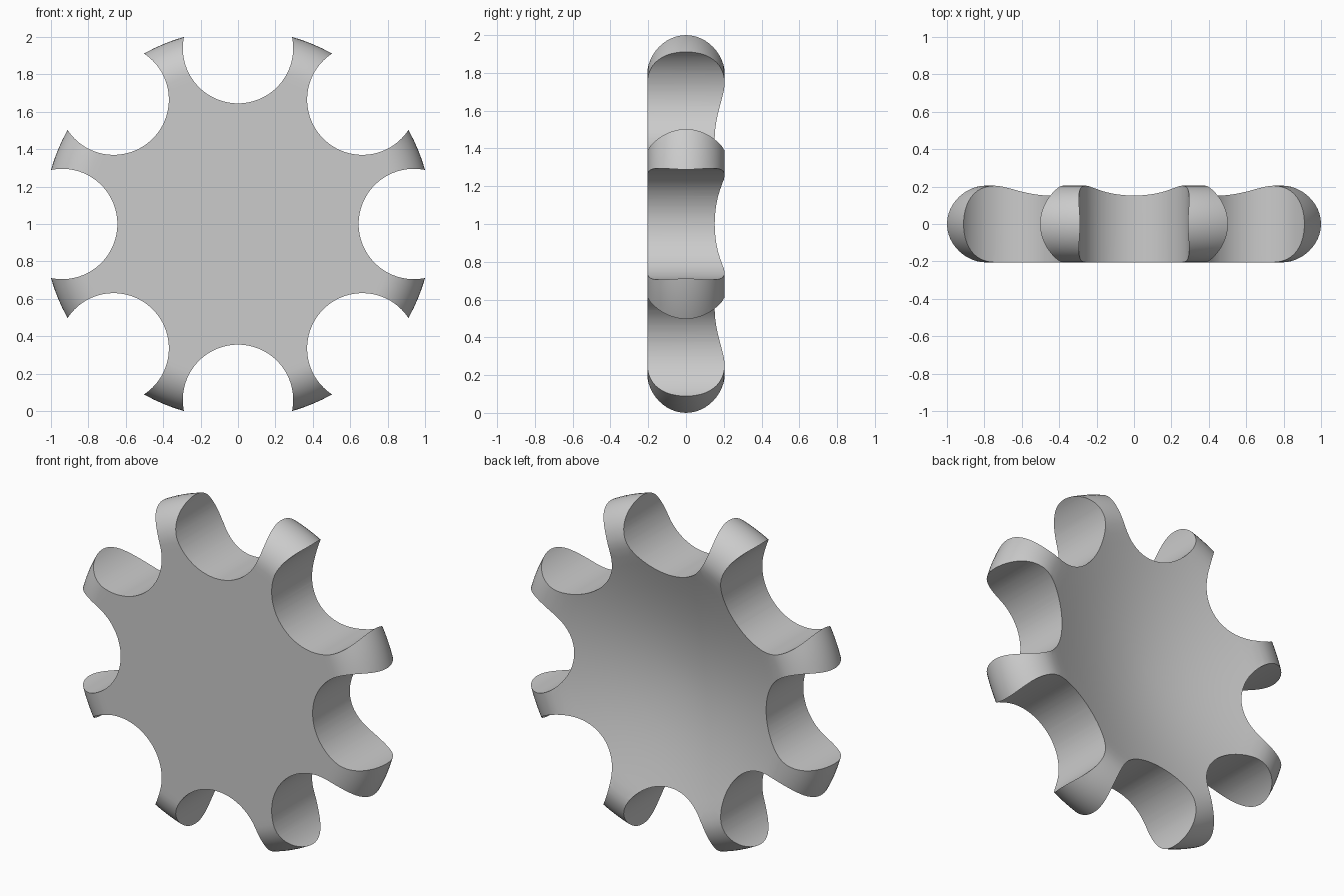
import bpy, bmesh, math
from mathutils import Matrix, Vector

if "Cube" in bpy.data.objects:
    bpy.data.objects.remove(bpy.data.objects["Cube"])

RIM_R, TUBE = 0.836, 0.205      # centre radius and thickness of the rounded rim
NOTCH_D, NOTCH_R = 0.94, 0.295  # distance and radius of the finger notches
SEGS = 128

grey = bpy.data.materials.new("plain grey")
grey.diffuse_color = (0.6, 0.6, 0.6, 1)
grey.use_nodes = True
grey.node_tree.nodes["Principled BSDF"].inputs["Base Color"].default_value = grey.diffuse_color


def new_object(name, bm):
    mesh = bpy.data.meshes.new(name)
    bm.to_mesh(mesh)
    bm.free()
    obj = bpy.data.objects.new(name, mesh)
    bpy.context.collection.objects.link(obj)
    return obj


# Profile (radius, y): flat front, half-round rim, dished back
profile = [(0, -TUBE), (0.80, -TUBE)]
for i in range(25):
    a = -math.pi / 2 + math.pi * i / 24
    profile.append((RIM_R + TUBE * math.cos(a), TUBE * math.sin(a)))
profile += [(0.80, 0.201), (0.75, 0.187), (0.70, 0.170), (0.645, 0.152),
            (0.55, 0.122), (0.45, 0.094), (0.35, 0.070), (0.25, 0.051),
            (0.15, 0.038), (0.07, 0.032), (0, 0.030)]

# Handwheel body, lathed about the y axis
bm = bmesh.new()
verts = [bm.verts.new((r, y, 0)) for r, y in profile]
edges = [bm.edges.new(pair) for pair in zip(verts, verts[1:])]
bmesh.ops.spin(bm, geom=verts + edges, cent=(0, 0, 0), axis=(0, 1, 0),
               angle=2 * math.pi, steps=SEGS, use_merge=True)
bmesh.ops.remove_doubles(bm, verts=bm.verts, dist=1e-5)
bmesh.ops.recalc_face_normals(bm, faces=bm.faces)
bmesh.ops.translate(bm, verts=bm.verts, vec=(0, 0, 1))
wheel = new_object("handwheel", bm)
wheel.data.materials.append(grey)

# Eight round notches cut through the rim
bm = bmesh.new()
for i in range(8):
    a = i * math.pi / 4
    pos = Vector((NOTCH_D * math.cos(a), 0, 1 + NOTCH_D * math.sin(a)))
    bmesh.ops.create_cone(bm, cap_ends=True, segments=96, radius1=NOTCH_R,
                          radius2=NOTCH_R, depth=1,
                          matrix=Matrix.Translation(pos) @ Matrix.Rotation(math.pi / 2, 4, 'X'))
cutter = new_object("notch_cutter", bm)
cutter.data.materials.append(grey)
cutter.hide_render = True

cut = wheel.modifiers.new("notches", 'BOOLEAN')
cut.operation = 'DIFFERENCE'
cut.solver = 'EXACT'
cut.object = cutter
bpy.context.view_layer.objects.active = wheel
wheel.select_set(True)
bpy.ops.object.modifier_apply(modifier=cut.name)
bpy.data.objects.remove(cutter)
bpy.ops.object.shade_smooth_by_angle(angle=math.radians(30))
